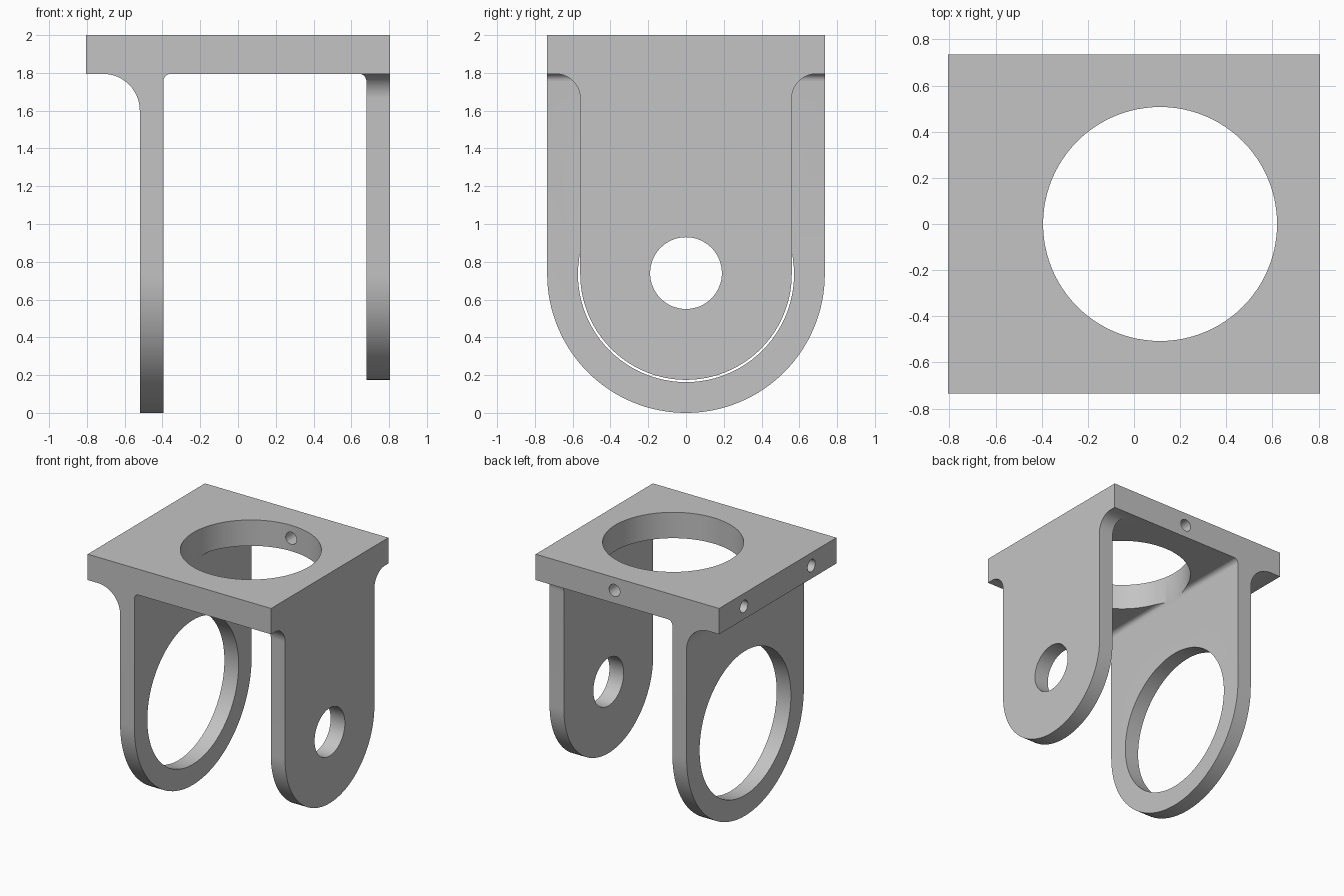
import bpy, bmesh
from math import radians, cos, sin

cube = bpy.data.objects.get("Cube")
if cube:
    bpy.data.objects.remove(cube, do_unlink=True)

W, D, TOP, UNDER = 0.805, 0.735, 2.0, 1.795    # plate half sizes and heights
PIVOT = 0.735                                  # height of the arm holes
ARM = 0.56                                     # half width of the narrow arm
RING_X = 0.113                                 # centre of the plate opening


def arc(cx, cy, r, start, end, n=16):
    angles = [radians(start + (end - start) * i / n) for i in range(n + 1)]
    return [(cx + r * cos(a), cy + r * sin(a)) for a in angles]


def circle(cx, cy, r, n=96):
    return arc(cx, cy, r, 0, 360, n)[:-1]


def prism(name, points, axis, lo, hi):
    """Extrude a flat outline along one axis."""
    place = {"x": lambda a, b, t: (t, a, b),
             "y": lambda a, b, t: (a, t, b),
             "z": lambda a, b, t: (a, b, t)}[axis]
    bm = bmesh.new()
    low = [bm.verts.new(place(a, b, lo)) for a, b in points]
    high = [bm.verts.new(place(a, b, hi)) for a, b in points]
    bm.faces.new(low)
    bm.faces.new(high)
    for i in range(len(points)):
        j = (i + 1) % len(points)
        bm.faces.new((low[i], low[j], high[j], high[i]))
    bmesh.ops.recalc_face_normals(bm, faces=bm.faces)
    mesh = bpy.data.meshes.new(name)
    bm.to_mesh(mesh)
    bm.free()
    obj = bpy.data.objects.new(name, mesh)
    bpy.context.collection.objects.link(obj)
    return obj


# Bracket body: plate and two arms with filleted corners
profile = [(-W, TOP), (-W, UNDER)]
profile += arc(-0.715, UNDER - 0.195, 0.195, 90, 0)
profile += [(-0.52, -0.05), (-0.395, -0.05)]
profile += arc(-0.355, UNDER - 0.04, 0.04, 180, 90, 8)
profile += arc(0.64, UNDER - 0.04, 0.04, 90, 0, 8)
profile += [(0.68, -0.05), (W, -0.05), (W, TOP)]
bracket = prism("bracket", profile, "y", -D, D)

# Waste around the rounded end of the wide arm
wide = arc(0, PIVOT, D, 180, 360, 64)
wide += [(1, PIVOT), (1, -0.3), (-1, -0.3), (-1, PIVOT)]

# Waste around the narrow arm, with fillets up to the plate
fillet = 0.13
narrow = [(-1, UNDER)] + arc(-ARM - fillet, UNDER - fillet, fillet, 90, 0)
narrow += arc(0, PIVOT, ARM, 180, 360, 64)
narrow += arc(ARM + fillet, UNDER - fillet, fillet, 180, 90)
narrow += [(1, UNDER), (1, -0.3), (-1, -0.3)]

screw = 0.048
middle = (TOP + UNDER) / 2
cutters = [
    prism("wide_arm_waste", wide, "x", -0.6, 0.2),
    prism("narrow_arm_waste", narrow, "x", 0.5, 1),
    prism("plate_opening", circle(RING_X, 0, 0.507), "z", 1.7, 2.1),
    prism("wide_arm_hole", circle(0, PIVOT, 0.572), "x", -0.6, 0.2),
    prism("narrow_arm_hole", circle(0, PIVOT + 0.005, 0.19, 64), "x", 0.5, 1),
    prism("back_screw_hole", circle(RING_X, middle, screw, 32), "y", 0.3, 0.9),
]
for side in (-1, 1):
    cutters.append(prism("side_screw_hole", circle(side * 0.423, middle, screw, 32),
                         "x", -0.9, -0.5))

# Cut everything out of the body
bpy.ops.object.select_all(action="DESELECT")
bracket.select_set(True)
bpy.context.view_layer.objects.active = bracket
for cutter in cutters:
    cutter.hide_render = True
    mod = bracket.modifiers.new(cutter.name, "BOOLEAN")
    mod.operation = "DIFFERENCE"
    mod.solver = "EXACT"
    mod.object = cutter
    bpy.ops.object.modifier_apply(modifier=mod.name)
    bpy.data.objects.remove(cutter, do_unlink=True)

# Plain grey finish
grey = bpy.data.materials.new("grey_metal")
grey.use_nodes = True
colour = (0.55, 0.55, 0.55, 1)
grey.diffuse_color = colour
grey.node_tree.nodes["Principled BSDF"].inputs["Base Color"].default_value = colour
bracket.data.materials.clear()
bracket.data.materials.append(grey)
bpy.ops.object.shade_smooth_by_angle(angle=radians(30))
